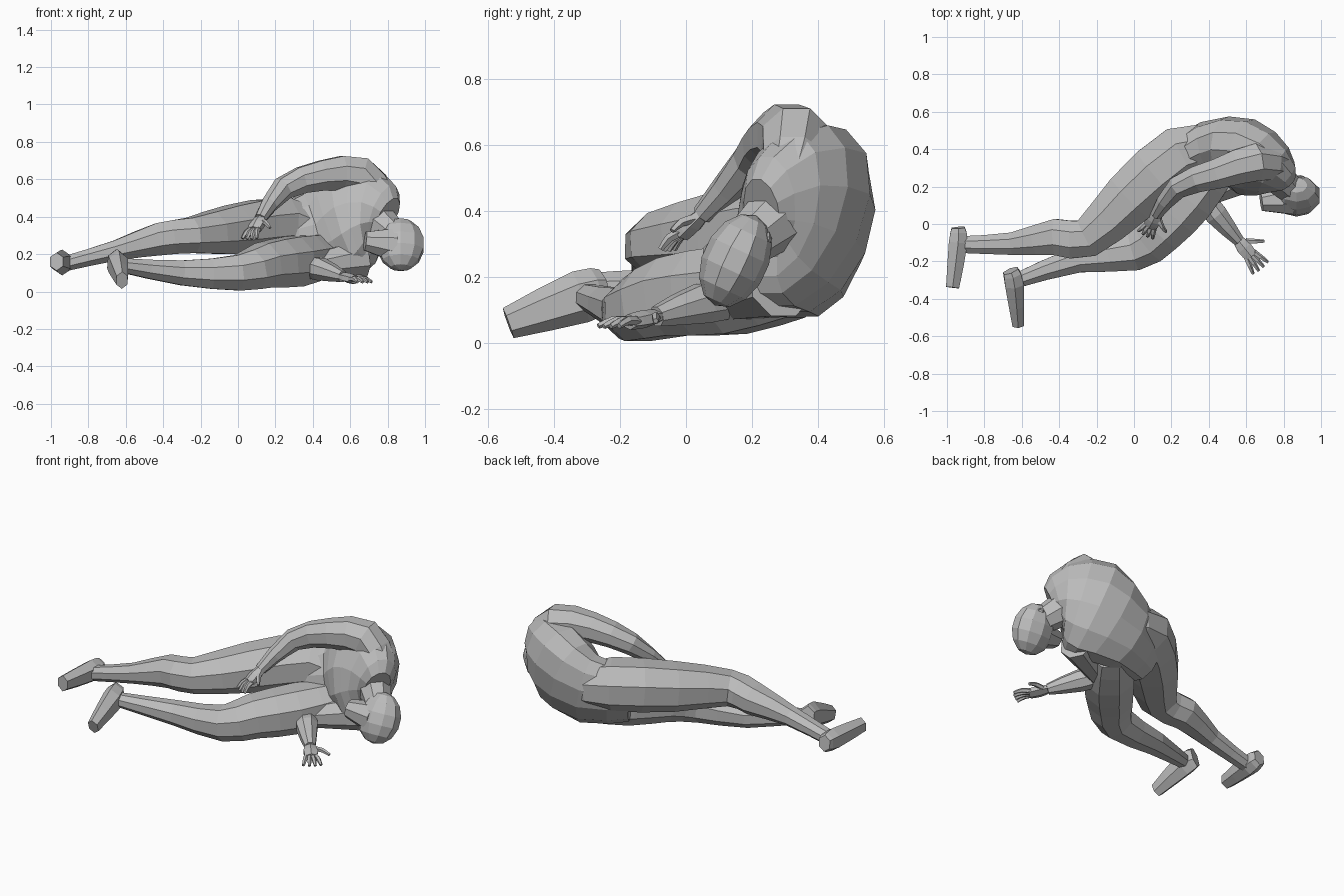
import bpy, bmesh, math
from mathutils import Vector, Matrix

cube = bpy.data.objects.get("Cube")
if cube:
    bpy.data.objects.remove(cube)

grey = bpy.data.materials.new("plain grey")
grey.use_nodes = True
colour = (.5, .5, .5, 1)
grey.diffuse_color = colour
shader = grey.node_tree.nodes["Principled BSDF"]
shader.inputs["Base Color"].default_value = colour


def finish(name, bm):
    """Turn a bmesh into a grey, flat-shaded object."""
    bmesh.ops.recalc_face_normals(bm, faces=bm.faces)
    mesh = bpy.data.meshes.new(name)
    bm.to_mesh(mesh)
    bm.free()
    mesh.materials.append(grey)
    part = bpy.data.objects.new(name, mesh)
    bpy.context.collection.objects.link(part)


def refine(values):
    """Insert a smooth in-between value into every gap."""
    result = [values[0]]
    last = len(values) - 1
    for i in range(last):
        before, start = values[max(i - 1, 0)], values[i]
        end, after = values[i + 1], values[min(i + 2, last)]
        result.append((start + end) * .5 + (start + end - before - after) / 16)
        result.append(end)
    return result


def frame(direction):
    """Sideways and upright axes across a direction."""
    forward = direction.normalized()
    sideways = forward.cross(Vector((0, 0, 1))).normalized()
    return sideways, sideways.cross(forward)


def limb(name, joints, radii, height=1, sides=8, lean=0):
    """Skin oval rings along a curve through the joints."""
    bm = bmesh.new()
    points = refine([Vector(joint) for joint in joints])
    sizes = refine(radii)
    last = len(points) - 1
    rings = []
    for i, (point, size) in enumerate(zip(points, sizes)):
        across, upright = frame(points[min(i + 1, last)] - points[max(i - 1, 0)])
        upright = upright * height - across * lean
        size /= math.cos(math.pi / sides)
        ring = []
        for k in range(sides):
            angle = math.tau * (k + .5) / sides
            offset = across * math.cos(angle) + upright * math.sin(angle)
            ring.append(bm.verts.new(point + offset * size))
        rings.append(ring)
    for ring, following in zip(rings, rings[1:]):
        for k in range(sides):
            n = (k + 1) % sides
            bm.faces.new((ring[k], ring[n], following[n], following[k]))
    bm.faces.new(rings[0])
    bm.faces.new(rings[-1])
    finish(name, bm)


def ball(name, centre, radii, tilt, segments=10):
    """Faceted ellipsoid, its top tilted backward."""
    bm = bmesh.new()
    bmesh.ops.create_uvsphere(bm, u_segments=segments, v_segments=segments - 3, radius=1)
    turn = Matrix.Rotation(math.radians(-tilt), 4, "X")
    bm.transform(Matrix.Translation(centre) @ turn @ Matrix.Diagonal((*radii, 1)))
    finish(name, bm)


def hand(side, wrist, reach):
    """Palm, four fanned fingers and a thumb spread from the wrist."""
    wrist, reach = Vector(wrist), Vector(reach)
    across, upright = frame(reach)
    palm = [wrist, wrist + reach * .25, wrist + reach * .55]
    limb(side + "_palm", palm, [.03, .04, .035], .6, 6)
    names = ["little", "ring", "middle", "index", "thumb"]
    for i, finger in enumerate(names):
        is_thumb = finger == "thumb"
        angle = math.radians(50 if is_thumb else 10 * i - 15)
        ray = Matrix.Rotation(angle, 3, upright) @ reach
        root = wrist + ray * (.2 if is_thumb else .5)
        tip = wrist + ray * (.7 if is_thumb else 1)
        knuckle = (root + tip) / 2 + upright * .01
        limb(f"{side}_{finger}_finger", [root, knuckle, tip], [.012, .011, .007], 1, 5)


# Curled trunk lying on its side, and the neck
limb("torso",
     [(.18, .29, .28), (.4, .39, .3), (.6, .36, .38), (.74, .28, .42), (.8, .23, .4)],
     [.11, .15, .19, .145, .07], 1.5, 12, .25)
limb("neck", [(.72, .3, .4), (.84, .18, .3)], [.1, .07])

# Bowed head with jaw and the exposed ear
ball("skull", (.87, .15, .25), (.13, .1, .15), 25)
limb("jaw", [(.84, .14, .25), (.68, .12, .27)], [.09, .05])
ball("ear", (.89, .24, .31), (.03, .02, .03), 25, 6)

# Upper leg resting over the other one
right_ankle = (-.92, -.11, .15)
limb("right_leg",
     [(.44, .4, .32), (.25, .37, .36), (-.02, .14, .33), (-.25, -.075, .3),
      (-.42, -.07, .28), (-.65, -.105, .22), right_ankle],
     [.11, .155, .145, .105, .097, .06, .045], .9)
limb("right_foot",
     [(-.94, -.02, .16), (-.94, -.1, .155), (-.97, -.34, .16)],
     [.035, .05, .035], 1.2, 6)

# Lower leg lying on the ground
left_ankle = (-.62, -.3, .14)
limb("left_leg",
     [(.44, .32, .19), (.3, .14, .16), (.14, -.04, .14), (0, -.15, .1),
      (-.3, -.19, .1), left_ankle],
     [.12, .14, .125, .1, .07, .04], .95)
limb("left_foot",
     [(-.66, -.25, .16), (-.64, -.32, .14), (-.62, -.54, .06)],
     [.04, .05, .03], 1.4, 6)

# Upper arm draped along the flank
right_wrist = (.12, .05, .39)
limb("right_arm",
     [(.77, .32, .5), (.65, .33, .62), (.45, .27, .62), (.24, .2, .55), right_wrist],
     [.08, .1, .08, .06, .03])
hand("right", right_wrist, (-.06, -.11, -.11))

# Lower arm tucked beneath the chest, forearm reaching forward
left_elbow = (.37, .15, .13)
left_wrist = (.56, -.09, .08)
limb("left_upper_arm", [(.66, .29, .18), left_elbow], [.1, .06])
limb("left_forearm", [left_elbow, (.44, .05, .12), left_wrist], [.05, .06, .03])
hand("left", left_wrist, (.12, -.15, -.03))
